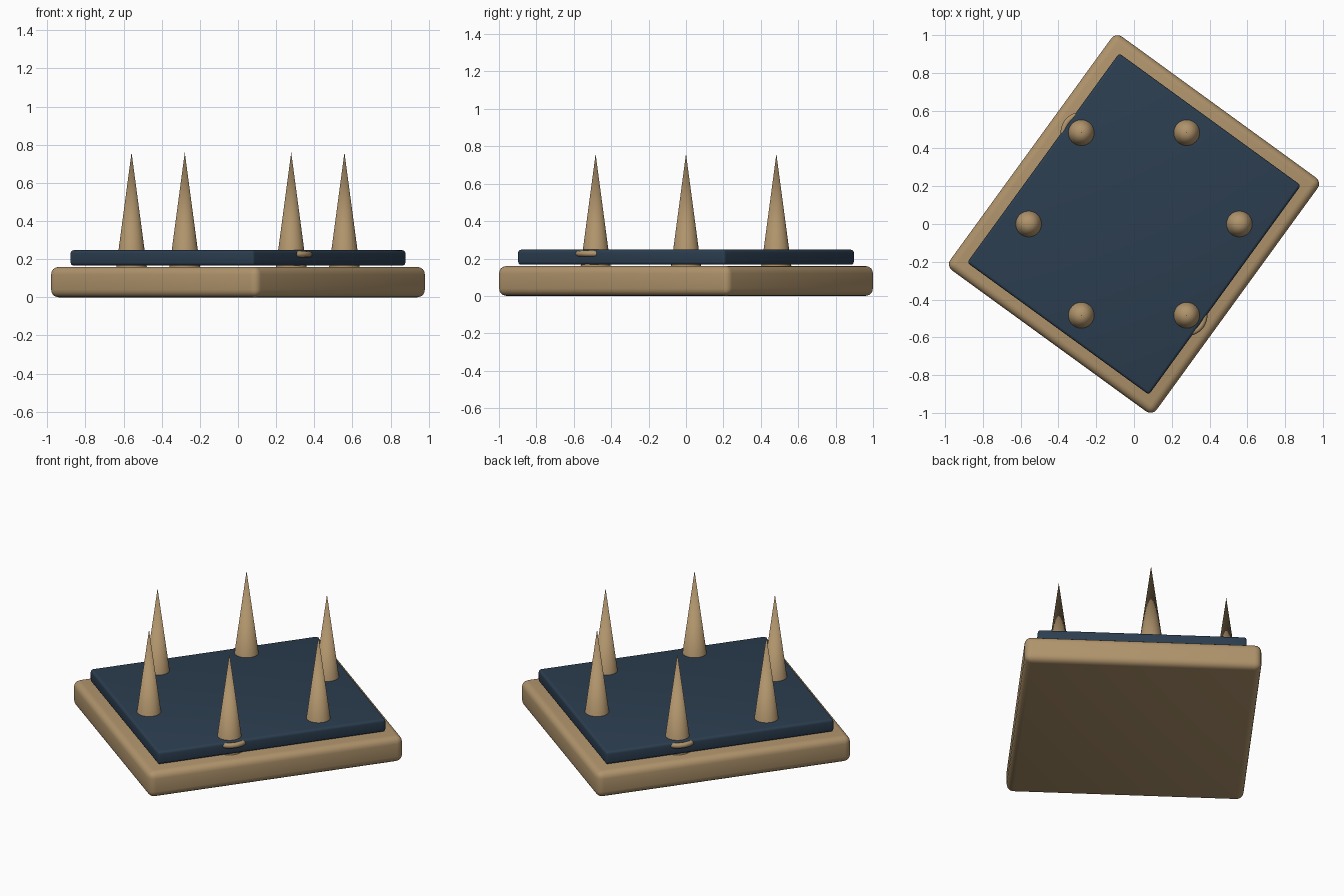
import bpy, math

if "Cube" in bpy.data.objects:
    bpy.data.objects.remove(bpy.data.objects["Cube"])

def material(name, rgb):
    m = bpy.data.materials.new(name)
    m.diffuse_color = (*rgb, 1)
    m.use_nodes = True
    m.node_tree.nodes["Principled BSDF"].inputs["Base Color"].default_value = m.diffuse_color
    return m

tan = material("tan", (0.434, 0.296, 0.150))
navy = material("dark_slate_blue", (0.025, 0.048, 0.080))
TURN = math.radians(-36)

def finish(name, mat, angle=40):
    ob = bpy.context.object
    ob.name = name
    ob.data.materials.append(mat)
    bpy.ops.object.shade_smooth_by_angle(angle=math.radians(angle))
    return ob

def slab(name, width, depth, z0, z1, bevel, mat):
    bpy.ops.mesh.primitive_cube_add(size=1, location=(0, 0, (z0 + z1) / 2))
    ob = bpy.context.object
    ob.scale = (width, depth, z1 - z0)
    bpy.ops.object.transform_apply(location=False, rotation=False, scale=True)
    ob.rotation_euler.z = TURN
    mod = ob.modifiers.new("rounded_edges", 'BEVEL')
    mod.width = bevel
    mod.segments = 4
    bpy.ops.object.modifier_apply(modifier=mod.name)
    return finish(name, mat)

# Base block and the plate floating just above it
slab("base", 1.35, 1.53, 0.0, 0.16, 0.04, tan)
slab("top_plate", 1.19, 1.37, 0.167, 0.247, 0.016, navy)

# Six spikes in a hexagon, each with a collar ring sunk in the plate
for i in range(6):
    a = i * math.pi / 3
    x, y = 0.558 * math.cos(a), 0.558 * math.sin(a)
    bpy.ops.mesh.primitive_cone_add(vertices=32, radius1=0.08, radius2=0,
                                    depth=0.60, location=(x, y, 0.46))
    finish(f"spike_{i + 1}", tan)
    bpy.ops.mesh.primitive_torus_add(major_radius=0.094, minor_radius=0.016,
                                     major_segments=40, minor_segments=12,
                                     location=(x, y, 0.226))
    finish(f"collar_ring_{i + 1}", tan)
